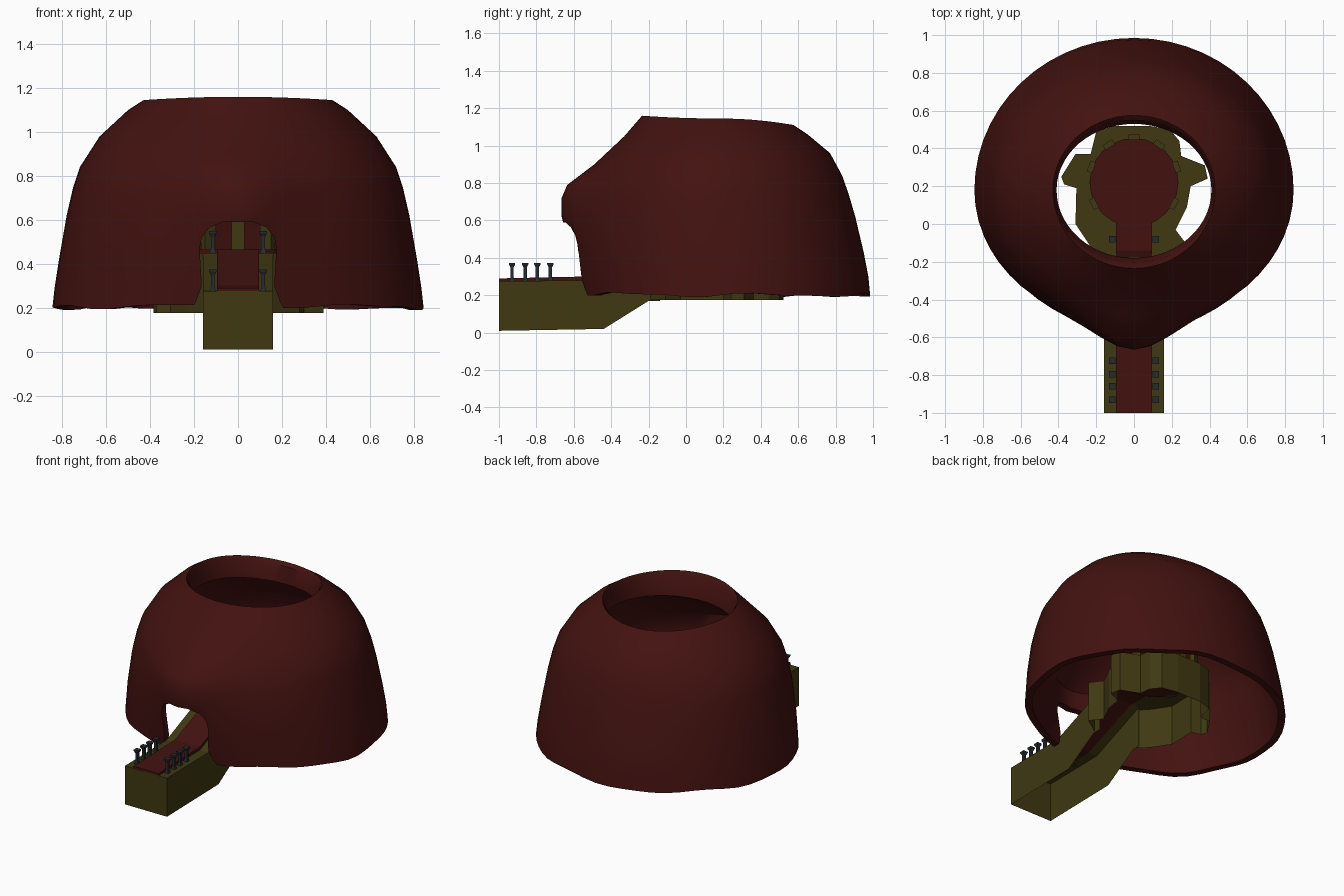
import bpy, bmesh, math
from math import sin, cos, pi

if "Cube" in bpy.data.objects:
    bpy.data.objects.remove(bpy.data.objects["Cube"])


def material(name, rgb):
    m = bpy.data.materials.new(name)
    m.diffuse_color = (*rgb, 1)
    m.use_nodes = True
    m.node_tree.nodes["Principled BSDF"].inputs["Base Color"].default_value = m.diffuse_color
    return m


RED = material("dark_red", (0.055, 0.006, 0.005))
OLIVE = material("olive", (0.050, 0.040, 0.006))
STEEL = material("steel", (0.018, 0.024, 0.028))


def finish(name, bm, mat):
    bmesh.ops.recalc_face_normals(bm, faces=bm.faces)
    me = bpy.data.meshes.new(name)
    bm.to_mesh(me)
    bm.free()
    ob = bpy.data.objects.new(name, me)
    bpy.context.collection.objects.link(ob)
    if mat:
        me.materials.append(mat)
    return ob


def prism(name, poly, lo, hi, axis, mat, open_edges=(), open_low=False):
    """Extrude a 2D outline along an axis; listed edges / low cap stay open."""
    def put(p, h):
        return {"x": (h, p[0], p[1]), "y": (p[0], h, p[1]), "z": (p[0], p[1], h)}[axis]
    bm = bmesh.new()
    a = [bm.verts.new(put(p, lo)) for p in poly]
    b = [bm.verts.new(put(p, hi)) for p in poly]
    n = len(poly)
    for i in range(n):
        if i not in open_edges:
            j = (i + 1) % n
            bm.faces.new((a[i], a[j], b[j], b[i]))
    if not open_low:
        bm.faces.new(a)
    bm.faces.new(b)
    return finish(name, bm, mat)


# Domed shell: rows of (half width, side z, front y, front z, back y, back z, front bulge)
outer = [(.845, .20, -.54, .21, .985, .20, .02),
         (.835, .29, -.545, .27, .975, .30, .04),
         (.815, .42, -.56, .42, .95, .43, .05),
         (.78, .62, -.555, .62, .905, .62, .11),
         (.75, .75, -.535, .72, .87, .74, .13),
         (.72, .84, -.515, .79, .835, .84, .12),
         (.63, .98, -.46, .90, .77, .96, .03),
         (.50, 1.10, -.33, 1.05, .65, 1.06, 0),
         (.43, 1.145, -.235, 1.16, .575, 1.11, 0)]
collar = [(.42, 1.12, -.205, 1.13, .55, 1.09, 0),
          (.41, 1.00, -.18, 1.00, .53, .98, 0)]
inner = [(w - .045, z - (.05 if z > .8 else 0), f + .045, fz - (.05 if fz > .75 else 0),
          b - .045, bz - (.05 if bz > .8 else 0), g) for w, z, f, fz, b, bz, g in outer[:-1]]
rows = outer + collar + inner[-2::-1]
SEG, CY = 56, 0.18
bm = bmesh.new()
grid = []
for w, z, f, fz, b, bz, g in rows:
    ring = []
    for k in range(SEG):
        a = 2 * pi * k / SEG
        s, x = sin(a), w * cos(a)
        y = CY + s * ((b - CY) if s > 0 else (CY - f))
        h = z + s * s * ((bz if s > 0 else fz) - z)
        if s < 0:
            y -= g * math.exp(-(x / .24) ** 2)
        if z < .25:  # uneven lower edge
            h += .008 * sin(6 * a) + .005 * sin(11 * a)
        ring.append(bm.verts.new((x, y, h)))
    grid.append(ring)
for i in range(len(grid)):
    p, q = grid[i], grid[(i + 1) % len(grid)]
    for k in range(SEG):
        j = (k + 1) % SEG
        bm.faces.new((p[k], p[j], q[j], q[k]))
shell = finish("dome_shell", bm, RED)

# Arched doorway cut through the front
half = [(.25, .12), (.19, .23), (.165, .30), (.175, .47), (.165, .52), (.13, .565), (.07, .59)]
arch = half + [(-x, z) for x, z in reversed(half)]
cutter = prism("doorway_cutter", arch, -.95, -.25, "y", RED)
cutter.hide_render = True
cutter.hide_viewport = True
mod = shell.modifiers.new("doorway", "BOOLEAN")
mod.operation, mod.solver, mod.object = "DIFFERENCE", "EXACT", cutter
bpy.context.view_layer.objects.active = shell
shell.select_set(True)
bpy.ops.object.modifier_apply(modifier=mod.name)
bpy.data.objects.remove(cutter)
bpy.ops.object.shade_smooth_by_angle(angle=math.radians(40))

# Entrance ramp: hollow trough, open underneath and into the platform
prism("entrance_ramp", [(-1, .01), (-1, .275), (-.55, .28), (-.14, .45), (-.14, .17),
                        (-.20, .17), (-.44, .02)], -.16, .16, "x", OLIVE,
      open_edges=(3, 4, 5, 6))

# Platform with uneven outline, open underneath
outline = [(.16, -.19), (.28, -.11), (.22, -.03), (.28, .09), (.30, .20), (.39, .24),
           (.375, .31), (.25, .36), (.24, .44), (.19, .50), (.08, .52), (-.10, .52),
           (-.20, .49), (-.23, .37), (-.31, .37), (-.385, .25), (-.37, .21), (-.305, .19),
           (-.31, 0), (-.23, -.12), (-.16, -.19)]
prism("platform", outline, .175, .45, "z", OLIVE, open_edges=(20,), open_low=True)

# Red walkway and round floor
prism("walkway", [(-1, .27), (-1, .29), (-.55, .30), (-.14, .465), (.02, .465),
                  (.02, .445), (-.14, .445), (-.55, .28)], -.095, .095, "x", RED)
prism("round_floor", [(.235 * cos(2 * pi * k / 24), .22 + .235 * sin(2 * pi * k / 24))
                      for k in range(24)], .44, .465, "z", RED)

# Upright slabs around the floor
for k, deg in enumerate((-28, 20, 56, 90, 124, 160, 208)):
    a = math.radians(deg)
    box = []
    for u, v in ((-.015, -.03), (.015, -.03), (.015, .03), (-.015, .03)):
        r = .24 + u
        box.append((r * cos(a) - v * sin(a), .22 + r * sin(a) + v * cos(a)))
    prism(f"floor_slab_{k + 1}", box, .44, .60, "z", OLIVE)


# Posts with flared heads
def post(name, x, y, z):
    bm = bmesh.new()
    prev = None
    for r, h in ((.014, 0), (.009, .02), (.009, .075), (.017, .09), (.017, .098)):
        ring = [bm.verts.new((x + r * sx, y + r * sy, z + h))
                for sx, sy in ((-1, -1), (1, -1), (1, 1), (-1, 1))]
        if prev:
            for i in range(4):
                j = (i + 1) % 4
                bm.faces.new((prev[i], prev[j], ring[j], ring[i]))
        prev = ring
    bm.faces.new(prev)
    finish(name, bm, STEEL)


for side, x in (("left", -.115), ("right", .115)):
    for k, y in enumerate((-.93, -.86, -.795, -.725)):
        post(f"ramp_post_{side}_{k + 1}", x, y, .275)
    post(f"platform_post_{side}", x, -.08, .45)
